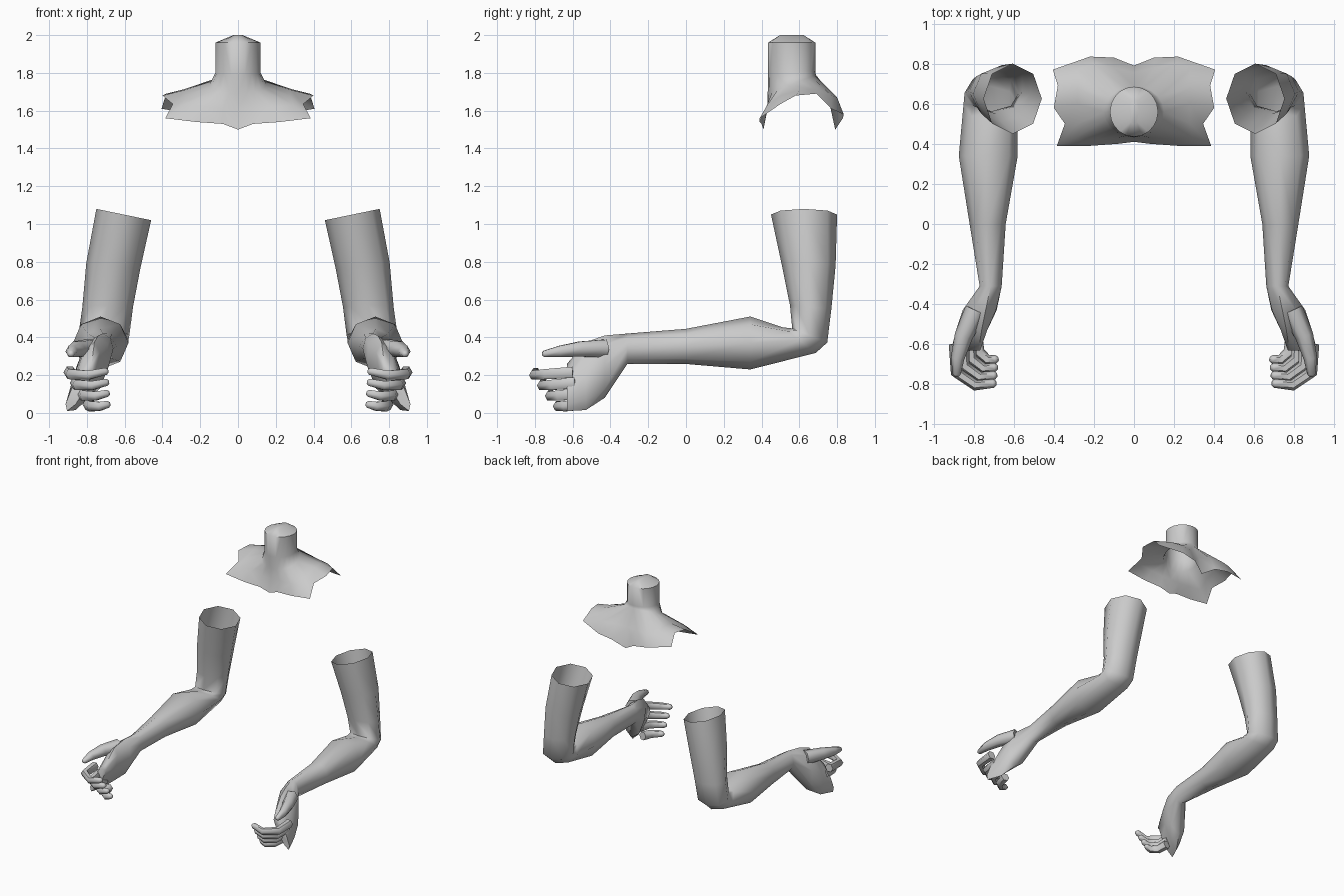
import bpy
import bmesh
from math import sin, cos, pi, radians
from mathutils import Vector

default_cube = bpy.data.objects.get("Cube")
if default_cube:
    bpy.data.objects.remove(default_cube, do_unlink=True)

clay = bpy.data.materials.new("plain_grey")
clay.use_nodes = True
grey = (0.6, 0.6, 0.6, 1)
clay.diffuse_color = grey
clay.node_tree.nodes["Principled BSDF"].inputs["Base Color"].default_value = grey


def add_loft(bm, rings, closed=True, cap_start=False, cap_end=False):
    """Skin a sequence of equally sized point rings."""
    rows = [[bm.verts.new(point) for point in ring] for ring in rings]
    count = len(rows[0])
    for lower, upper in zip(rows, rows[1:]):
        for i in range(count if closed else count - 1):
            j = (i + 1) % count
            bm.faces.new((lower[i], lower[j], upper[j], upper[i]))
    if cap_start:
        bm.faces.new(rows[0][::-1])
    if cap_end:
        bm.faces.new(rows[-1])


def finish(name, bm, crease_angle):
    """Turn the bmesh into a smooth shaded object."""
    bmesh.ops.recalc_face_normals(bm, faces=bm.faces)
    mesh = bpy.data.meshes.new(name)
    bm.to_mesh(mesh)
    bm.free()
    mesh.materials.append(clay)
    mesh.shade_smooth()
    mesh.set_sharp_from_angle(angle=radians(crease_angle))
    obj = bpy.data.objects.new(name, mesh)
    bpy.context.collection.objects.link(obj)
    return obj


def limb_ring(x, y, z, width, depth, pitch, slant=0, lean=0, sides=8):
    """Oval section; pitch swings it from level to upright."""
    ring = []
    for i in range(sides):
        across, along = cos(2 * pi * i / sides), sin(2 * pi * i / sides)
        swing = radians(pitch)
        ring.append(Vector((x + width * across - lean * along,
                            y + depth * along * cos(swing),
                            z + depth * along * sin(swing) + slant * across)))
    return ring


def add_tube(bm, path, radii, sides=6):
    """Tapered finger along a path, with a rounded tip."""
    path = [Vector(point) for point in path]
    tip_direction = (path[-1] - path[-2]).normalized()
    path.append(path[-1] + tip_direction * radii[-1] * 0.6)
    radii = list(radii) + [radii[-1] * 0.5]
    rings = []
    for i, (center, radius) in enumerate(zip(path, radii)):
        tangent = path[min(i + 1, len(path) - 1)] - path[max(i - 1, 0)]
        side = tangent.cross(Vector((0, 0, 1))).normalized()
        up = side.cross(tangent).normalized()
        rings.append([center + radius * (side * cos(2 * pi * k / sides)
                                         + up * sin(2 * pi * k / sides))
                      for k in range(sides)])
    add_loft(bm, rings, cap_start=True, cap_end=True)


# Arm sections from the open sleeve end to the knuckles
arm_sections = [
    (.605, .625, 1.05, .145, .175, 0, .03),
    (.66, .65, .78, .143, .142, 0, .015),
    (.69, .66, .56, .134, .11, -5),
    (.71, .655, .41, .135, .1, -22),
    (.715, .6, .385, .135, .11, -38),
    (.727, .34, .37, .147, .14, -90),
    (.73, 0, .352, .09, .093, -90),
    (.715, -.31, .34, .055, .08, -90),
    (.77, -.43, .245, .085, .165, -90, 0, -.03),
    (.81, -.53, .195, .06, .18, -90, 0, -.05),
    (.84, -.63, .135, .038, .125, -90, 0, -.065),
]
index_path = [(.89, -.6, .215), (.885, -.74, .205), (.79, -.805, .2), (.7, -.795, .22)]
little_path = [(.79, -.56, .045), (.775, -.64, .035), (.73, -.68, .035), (.69, -.675, .045)]
thumb_path = [(.79, -.43, .34), (.85, -.56, .338), (.88, -.67, .325), (.885, -.75, .312)]


def make_arm(name, mirror_sign):
    bm = bmesh.new()
    add_loft(bm, [limb_ring(*section) for section in arm_sections], cap_end=True)
    # Four fingers blended between the index and the little finger
    for finger in range(4):
        blend = finger / 3
        path = [Vector(a).lerp(Vector(b), blend)
                for a, b in zip(index_path, little_path)]
        add_tube(bm, path, (.034, .031, .027, .022))
    add_tube(bm, thumb_path, (.055, .046, .034, .02))
    for vert in bm.verts:
        vert.co.x *= mirror_sign
    finish(name, bm, 60)


make_arm("left_arm", 1)
make_arm("right_arm", -1)

# Neck and shoulders: half rows running from front centre to back centre
hem = [(0, .41, 1.5), (.08, .4, 1.53), (.22, .39, 1.54), (.385, .39, 1.56),
       (.345, .5, 1.635), (.4, .58, 1.68), (.38, .69, 1.69), (.405, .77, 1.61),
       (.22, .835, 1.58), (.1, .83, 1.56), (0, .79, 1.5)]
yoke = [(0, .432, 1.61), (.08, .43, 1.61), (.18, .425, 1.62), (.29, .43, 1.63),
        (.28, .5, 1.68), (.28, .6, 1.71), (.28, .68, 1.715), (.28, .77, 1.68),
        (.2, .8, 1.67), (.1, .78, 1.67), (0, .755, 1.66)]


def neck_row(height, wide=1, deep=1, back_rise=0):
    row = []
    for i in range(len(hem)):
        angle = pi * i / (len(hem) - 1)
        facing_back = (1 - cos(angle)) / 2
        row.append((.12 * wide * sin(angle), .56 - .125 * deep * cos(angle),
                    height + back_rise * facing_back))
    return row


bm = bmesh.new()
collar = neck_row(1.69, 1.25, 1.02, .1)
add_loft(bm, [hem, yoke, collar, neck_row(1.79, 1, 1, .02), neck_row(1.96),
              neck_row(2, .2, .5)], closed=False, cap_end=True)
neck = finish("neck_and_shoulders", bm, 60)
mirror = neck.modifiers.new("Mirror", "MIRROR")
mirror.use_axis = (True, False, False)
mirror.use_clip = True
